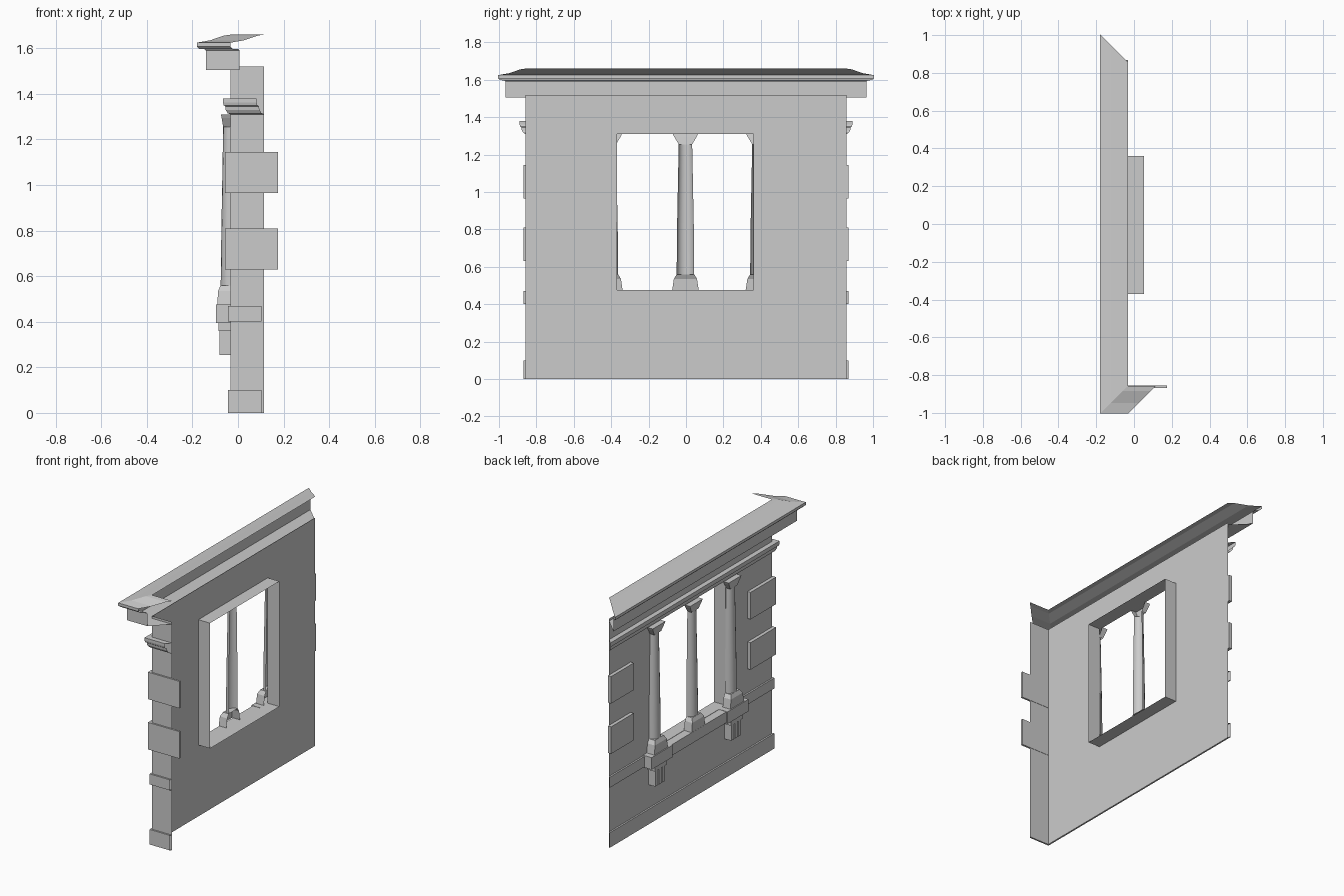
import bpy, bmesh, math

if "Cube" in bpy.data.objects:
    bpy.data.objects.remove(bpy.data.objects["Cube"])

WX, WY, RX = -0.033, 0.857, 0.115   # wall face, half length, depth of the return


def make(name, verts, faces, smooth=False):
    me = bpy.data.meshes.new(name)
    me.from_pydata(verts, [], faces)
    me.validate()
    ob = bpy.data.objects.new(name, me)
    bpy.context.collection.objects.link(ob)
    for p in me.polygons:
        p.use_smooth = smooth
    return ob


def loft(name, rows, closed=False, smooth=False):
    """Skin a list of equally long point rows, bottom to top."""
    n = len(rows[0])
    verts = [p for r in rows for p in r]
    faces = []
    for j in range(len(rows) - 1):
        for i in range(n if closed else n - 1):
            k = (i + 1) % n
            faces.append((j*n + i, j*n + k, (j+1)*n + k, (j+1)*n + i))
    return make(name, verts, faces, smooth)


def band(name, profile):
    """Sweep an (offset, z) profile round the wall corner with mitred ends."""
    return loft(name, [[(WX - d, WY + d, z), (WX - d, -WY - d, z), (RX - d, -WY - d, z)]
                       for d, z in profile])


def box(name, x0, x1, y0, y1, z0, z1):
    bm = bmesh.new()
    bmesh.ops.create_cube(bm, size=1)
    for v in bm.verts:
        v.co = ((x0+x1)/2 + v.co.x*(x1-x0), (y0+y1)/2 + v.co.y*(y1-y0),
                (z0+z1)/2 + v.co.z*(z1-z0))
    me = bpy.data.meshes.new(name)
    bm.to_mesh(me)
    bm.free()
    ob = bpy.data.objects.new(name, me)
    bpy.context.collection.objects.link(ob)
    return ob


def rect(x, y0, y1, z0, z1):
    return [(x, y1, z0), (x, y0, z0), (x, y0, z1), (x, y1, z1)]


def half_square(y, z, ry, rx):
    return [(WX, y + ry, z), (WX - rx, y + ry, z), (WX - rx, y - ry, z), (WX, y - ry, z)]


def half_round(y, z, ry, rx, n=8):
    return [(WX - rx*math.sin(math.pi*i/n), y + ry*math.cos(math.pi*i/n), z)
            for i in range(n + 1)]


# Wall sheet with window opening and its reveal, plus the short return
loft("wall_with_window", [rect(WX, -WY, WY, 0, 1.52),
                          rect(WX, -0.37, 0.36, 0.475, 1.31),
                          rect(0.053, -0.37, 0.36, 0.475, 1.31)], closed=True)
loft("wall_return", [[(WX, -WY, z), (RX, -WY, z)] for z in (0, 1.52)])

# Horizontal bands
band("plinth", [(0, 0), (0.011, 0), (0.011, 0.1), (0, 0.1)])
band("sill_course", [(0, 0.4), (0.011, 0.4), (0.011, 0.47), (0, 0.47)])
band("string_cornice", [(0, 1.31), (0.012, 1.315), (0.021, 1.33), (0.023, 1.345),
                        (0.03, 1.35), (0.033, 1.362), (0.033, 1.38), (0, 1.38)])

# Main cornice with sloping cover
band("main_cornice", [(0, 1.505), (0.108, 1.505), (0.108, 1.59), (0.114, 1.597),
                      (0.138, 1.598), (0.147, 1.607), (0.147, 1.625)])
band("cornice_roof", [(0.147, 1.625), (0.09, 1.635), (0.028, 1.656), (0, 1.66)])

# Corner blocks in two tiers
for i, (z0, z1) in enumerate(((0.63, 0.81), (0.965, 1.145))):
    box(f"corner_block_side_{i}", -0.056, 0.175, -0.868, -0.855, z0, z1)
    box(f"corner_block_right_{i}", -0.056, WX, -0.868, -0.6, z0, z1)
    box(f"corner_block_left_{i}", -0.056, WX, 0.63, 0.868, z0, z1)

# Half columns: base, shaft, capital
for i, y in enumerate((-0.41, -0.003, 0.39)):
    loft(f"column_base_{i}", [half_square(y, *s) for s in (
        (0.475, 0.071, 0.057), (0.535, 0.062, 0.055), (0.56, 0.047, 0.043), (0.56, 0.047, 0.001))])
    loft(f"column_shaft_{i}", [half_round(y, *s) for s in (
        (0.56, 0.047, 0.043), (0.8, 0.045, 0.04), (1.255, 0.036, 0.032))], smooth=True)
    loft(f"column_capital_{i}", [half_square(y, *s) for s in (
        (1.255, 0.036, 0.032), (1.295, 0.06, 0.039), (1.31, 0.067, 0.042), (1.31, 0.067, 0.001))])

# Window sill with end blocks and fluted brackets
box("window_sill", -0.088, WX, -0.5, 0.48, 0.4, 0.473)
for i, y in enumerate((-0.41, 0.39)):
    box(f"sill_block_{i}", -0.097, WX, y - 0.11, y + 0.11, 0.395, 0.475)
    box(f"bracket_head_{i}", -0.086, WX, y - 0.06, y + 0.06, 0.36, 0.395)
    box(f"bracket_back_{i}", -0.066, WX, y - 0.05, y + 0.05, 0.255, 0.36)
    for k in (-1, 0, 1):
        box(f"bracket_bar_{i}_{k + 1}", -0.082, -0.066, y + k*0.037 - 0.013,
            y + k*0.037 + 0.013, 0.255, 0.36)
